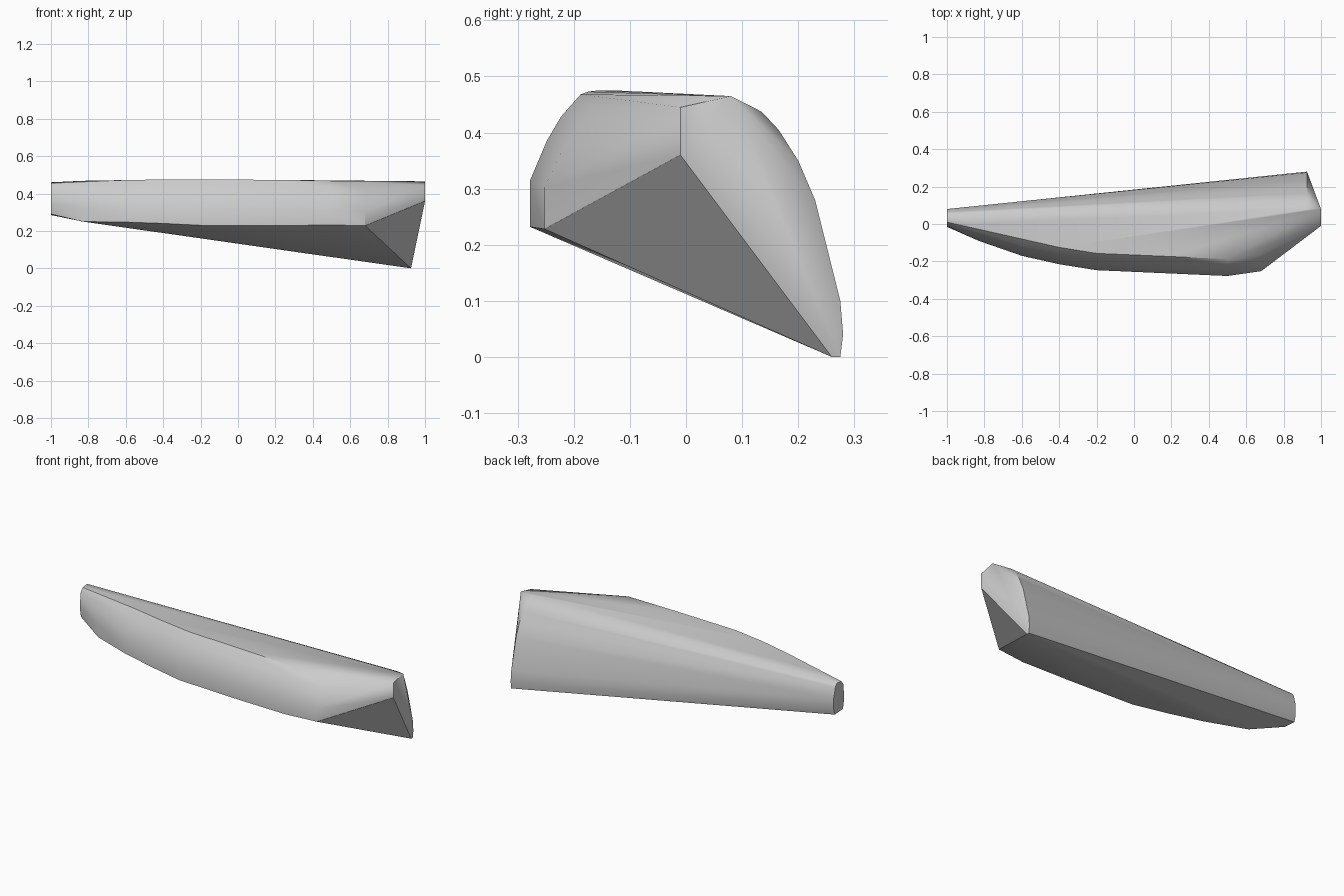
import bpy
import bmesh

# Remove the default object
default_cube = bpy.data.objects.get("Cube")
if default_cube:
    bpy.data.objects.remove(default_cube, do_unlink=True)


def make_material(name, colour):
    material = bpy.data.materials.new(name)
    material.use_nodes = True
    material.diffuse_color = colour
    shader = material.node_tree.nodes["Principled BSDF"]
    shader.inputs["Base Color"].default_value = colour
    return material


def place_section(x, outline):
    """Stand a (y, z) outline at a station along the length."""
    return [(x, y, z) for y, z in outline]


def front_rib(x, front, bottom, top):
    """Upright front wall that rounds over into the crown."""
    rounding = [(0, 0), (0, .35), (.03, .65), (.055, .83), (.09, 1)]
    outline = [(front + inset, bottom + (top - bottom) * rise)
               for inset, rise in rounding]
    return place_section(x, outline)


def build_shell(name, points, material):
    """Wrap a tight skin around the section points."""
    mesh = bpy.data.meshes.new(name)
    bm = bmesh.new()
    for point in points:
        bm.verts.new(point)
    bmesh.ops.convex_hull(bm, input=bm.verts[:])
    loose = [vert for vert in bm.verts if not vert.link_faces]
    bmesh.ops.delete(bm, geom=loose, context="VERTS")
    bmesh.ops.recalc_face_normals(bm, faces=bm.faces[:])
    bm.to_mesh(mesh)
    bm.free()
    mesh.materials.append(material)
    shell = bpy.data.objects.new(name, mesh)
    bpy.context.collection.objects.link(shell)

    # Smooth the rounded sides and keep the cut ends crisp
    bpy.ops.object.select_all(action="DESELECT")
    shell.select_set(True)
    bpy.context.view_layer.objects.active = shell
    bpy.ops.object.shade_smooth_by_angle(angle=.5)
    return shell


# Narrow blunt end
narrow_end = place_section(-1, [
    (.07, .285), (.08, .32), (.08, .38), (.065, .44), (.05, .46),
    (.01, .455), (-.01, .43), (-.015, .34), (-.005, .29)])

# Curved back edge of the wide end
back_edge = place_section(.925, [
    (.08, .465), (.135, .437), (.165, .405), (.2, .35), (.23, .28),
    (.275, .1), (.28, .04), (.275, 0), (.26, 0)])

# Upright nose of the wide end
nose = place_section(1, [(-.01, .36), (-.01, .445), (.08, .465)])

# Bowed front wall: station, front, bottom, top
ribs = []
for station in [(-.83, -.09, .25, .468), (-.6, -.17, .247, .472),
                (-.4, -.215, .24, .475), (-.2, -.247, .23, .475),
                (.2, -.264, .228, .473), (.5, -.278, .232, .468),
                (.68, -.252, .228, .44)]:
    ribs += front_rib(*station)

grey = make_material("plain_grey", (.6, .6, .6, 1))
build_shell("curved_shell", narrow_end + back_edge + nose + ribs, grey)
